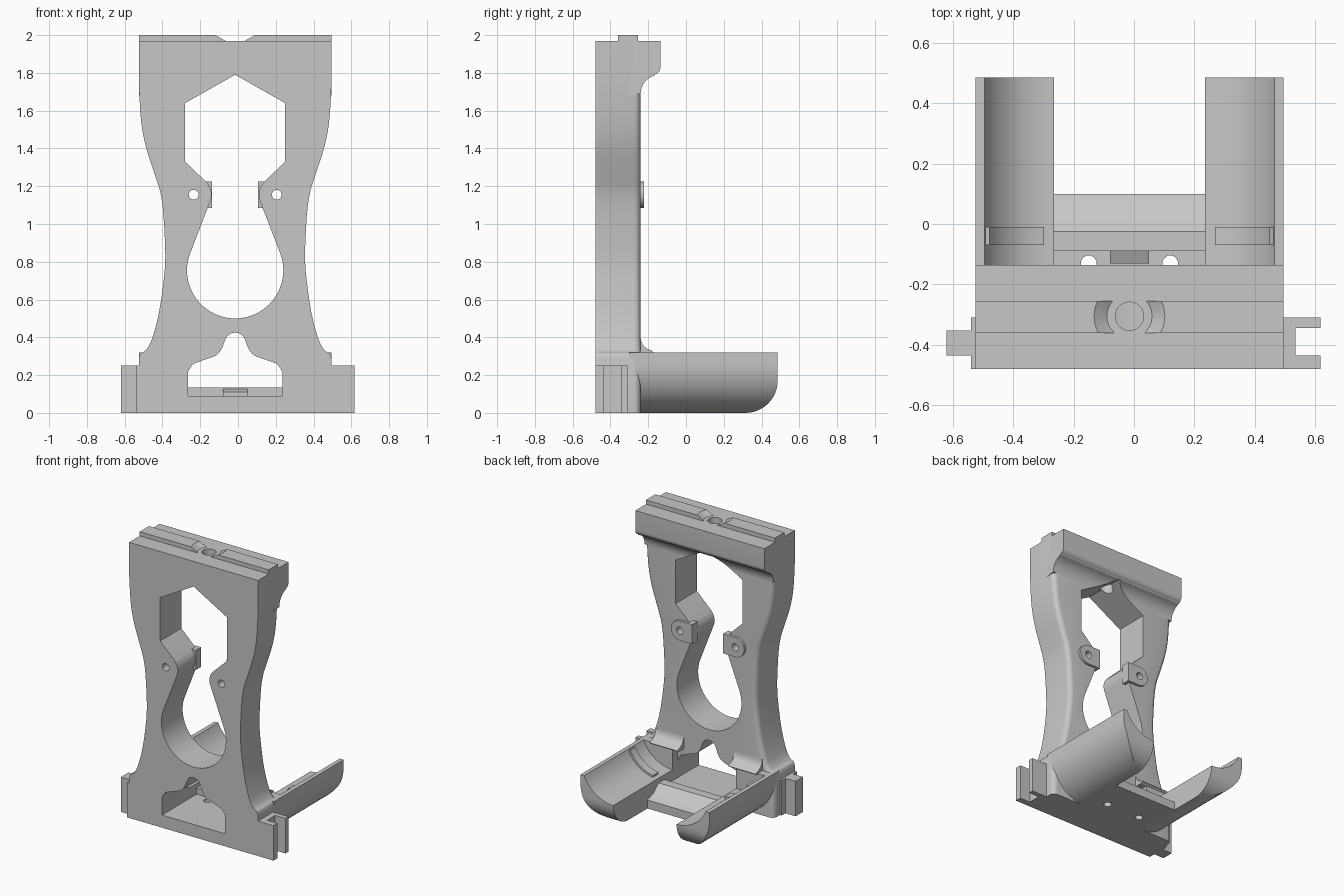
import bpy, bmesh, math
from mathutils import Vector

CX = -0.015          # symmetry plane of the body
if "Cube" in bpy.data.objects:
    bpy.data.objects.remove(bpy.data.objects["Cube"], do_unlink=True)

grey = bpy.data.materials.new("light grey")
grey.use_nodes = True
grey.diffuse_color = (0.57, 0.57, 0.57, 1)
grey.node_tree.nodes["Principled BSDF"].inputs["Base Color"].default_value = (0.57, 0.57, 0.57, 1)


def arc(cx, cy, r, a0, a1, n=10):
    angles = [math.radians(a0 + (a1 - a0) * i / n) for i in range(n + 1)]
    return [(cx + r * math.cos(a), cy + r * math.sin(a)) for a in angles]


def smooth(pts, n=5):
    """Curve running through every given point."""
    p = [Vector(q) for q in [pts[0]] + pts + [pts[-1]]]
    out = []
    for i in range(1, len(p) - 2):
        a, b, c, d = p[i - 1:i + 3]
        for k in range(n):
            t = k / n
            out.append(tuple(0.5 * (2 * b + (c - a) * t + (2 * a - 5 * b + 4 * c - d) * t * t
                                    + (3 * b - a - 3 * c + d) * t ** 3)))
    return out + [pts[-1]]


def mirrored(half):
    return half + [(-x, z) for x, z in reversed(half) if x > 1e-5]


def loft(name, layers, axis, side=1):
    """Join equal profiles, each given as (depth, points), along an axis."""
    place = {"x": lambda p, d: (d, p[0], p[1]),
             "y": lambda p, d: (p[0], d, p[1]),
             "z": lambda p, d: (p[0], p[1], d)}[axis]
    bm = bmesh.new()
    rings = []
    for d, pts in layers:
        coords = [place(p, d) for p in pts]
        rings.append([bm.verts.new((CX + side * x, y, z)) for x, y, z in coords])
    bm.faces.new(rings[0])
    bm.faces.new(rings[-1])
    for low, high in zip(rings, rings[1:]):
        for i in range(len(low)):
            j = (i + 1) % len(low)
            bm.faces.new((low[i], low[j], high[j], high[i]))
    bmesh.ops.recalc_face_normals(bm, faces=bm.faces)
    mesh = bpy.data.meshes.new(name)
    bm.to_mesh(mesh)
    bm.free()
    ob = bpy.data.objects.new(name, mesh)
    bpy.context.collection.objects.link(ob)
    mesh.materials.append(grey)
    return ob


def prism(name, pts, axis, a, b, side=1):
    return loft(name, [(a, pts), (b, pts)], axis, side)


def cut(targets, cutter):
    cutter.hide_render = True
    for ob in targets:
        bpy.context.view_layer.objects.active = ob
        mod = ob.modifiers.new("cut", "BOOLEAN")
        mod.operation = "DIFFERENCE"
        mod.solver = "EXACT"
        mod.object = cutter
        bpy.ops.object.modifier_apply(modifier=mod.name)
    bpy.data.objects.remove(cutter, do_unlink=True)


# Upright plate with a waisted outline and rounded back edges
waist = smooth([(0.51, 0.29), (0.5, 0.315), (0.475, 0.33), (0.445, 0.38), (0.41, 0.5),
                (0.385, 0.65), (0.37, 0.82), (0.38, 1.05), (0.397, 1.17), (0.425, 1.26),
                (0.47, 1.4), (0.496, 1.53), (0.508, 1.7), (0.51, 1.82)])
outline = [(0.51, 0)] + waist + [(0.51, 1.97)]
layers = [(-0.48, mirrored(outline))]
for inset, depth in arc(0, 0, 0.035, 0, 90, 5):
    layers.append((-0.275 + depth, mirrored([(x - 0.035 + inset, z) for x, z in outline])))
plate = loft("upright_plate", layers, "y")

# Top flange that curves out from the back of the plate
lip = [(-0.3, 1.97), (-0.135, 1.97)] + arc(-0.175, 1.83, 0.04, 0, -70, 5) \
    + arc(-0.14, 1.69, 0.1, 105, 180, 8) + [(-0.3, 1.68)]
flange = prism("top_flange", lip, "x", -0.51, 0.51)

# Bottom floor with a raised cross ridge
floor = prism("floor", [(-0.25, 0), (0.1, 0), (0.1, 0.06), (0.03, 0.085), (-0.025, 0.135),
                        (-0.09, 0.135), (-0.09, 0.09), (-0.25, 0.09)], "x", -0.25, 0.25)
prism("floor_tab", [(-0.13, 0.08), (-0.085, 0.08), (-0.085, 0.13), (-0.13, 0.11)],
      "x", -0.065, 0.065)

# Large opening: pointed top, pinched middle and round bottom
opening = [(0, 1.79), (0.265, 1.64), (0.265, 1.33)] + arc(0.22, 1.155, 0.095, 135, 201, 8) \
    + arc(0, 0.755, 0.255, 20, -90, 22)
cut([plate, flange], prism("opening_cutter", mirrored(opening), "y", -0.6, 0.2))

# Small bell-shaped opening at the foot
bell = arc(0, 0.37, 0.055, 90, 20, 6) + smooth(
    [(0.068, 0.345), (0.1, 0.305), (0.18, 0.275), (0.225, 0.255), (0.25, 0.215)]) + [(0.25, 0.09)]
cut([plate], prism("bell_cutter", mirrored(bell), "y", -0.6, -0.1))

# Vertical screw hole in the top
cut([plate, flange], prism("top_hole_cutter", arc(0, -0.305, 0.047, 0, 345, 23), "z", 1.6, 2.1))

end_round = [(0.315, -0.1), (0.6, -0.1), (0.6, 0.17)] + arc(0.315, 0.17, 0.17, 0, -90, 12)

for side, word in ((1, "left"), (-1, "right")):
    # Rail on the top with a conical inner end
    rail = prism(word + "_top_rail", [(0.05, 1.96), (0.51, 1.96), (0.51, 2.0), (0.05, 2.0)],
                 "y", -0.36, -0.255, side)
    cut([rail], loft("rail_cutter", [(1.9, arc(0, -0.305, 0.07, 0, 345, 23)),
                                     (1.97, arc(0, -0.305, 0.075, 0, 345, 23)),
                                     (2.03, arc(0, -0.305, 0.16, 0, 345, 23))], "z"))

    # Ear behind the pinch, rounded on its outer side
    ear = prism(word + "_ear", arc(0.22, 1.155, 0.07, 90, -90, 14)
                + [(0.122, 1.085), (0.122, 1.225)], "y", -0.28, -0.222, side)
    cut([plate, ear], prism("ear_hole_cutter", arc(0.22, 1.155, 0.026, 0, 345, 23),
                            "y", -0.6, 0, side))

    # Cradle arm: hollow inside, rounded underneath and at its end
    outer = arc(0.25, 0.26, 0.26, -90, 0, 16)
    trough = arc(0.25, 0.418, 0.25, -23, -90, 16)
    arm = prism(word + "_cradle_arm", outer + [(0.51, 0.32)] + trough, "y", -0.3, 0.485, side)
    cut([arm], prism("arm_end_cutter", end_round, "x", 0.1, 0.7, side))
    prism(word + "_cradle_end", outer + [(0.508, 0.3), (0.48, 0.32), (0.25, 0.32)],
          "y", -0.26, -0.185, side)
    prism(word + "_cradle_rib", arc(0.25, 0.418, 0.26, -25, -82, 12)
          + arc(0.25, 0.418, 0.235, -82, -25, 12), "y", -0.07, -0.01, side)
    prism(word + "_fillet", [(-0.27, 0.31), (-0.185, 0.31), (-0.17, 0.32)]
          + arc(-0.17, 0.4, 0.07, 260, 180, 8) + [(-0.27, 0.4)], "x", 0.2, 0.42, side)

    # Screw holes in the floor
    cut([floor], prism("floor_hole_cutter", arc(0.135, -0.13, 0.026, 0, 345, 23),
                       "z", -0.1, 0.2, side))

# Forked connector on the left, matching tongue on the right
prism("left_fork", [(0.5, -0.48), (0.632, -0.48), (0.632, -0.435), (0.55, -0.435),
                    (0.55, -0.345), (0.632, -0.345), (0.632, -0.31), (0.5, -0.31)], "z", 0, 0.25)
prism("right_tongue", [(0.5, -0.48), (0.525, -0.48), (0.525, -0.435), (0.605, -0.435),
                       (0.605, -0.352), (0.525, -0.352), (0.525, -0.31), (0.5, -0.31)],
      "z", 0, 0.25, -1)

# Smooth the curved walls, keep the edges crisp
bpy.ops.object.select_all(action="DESELECT")
for ob in bpy.context.collection.objects:
    if ob.type == "MESH" and grey.name in ob.data.materials:
        ob.select_set(True)
        bpy.context.view_layer.objects.active = ob
bpy.ops.object.shade_smooth_by_angle(angle=math.radians(30))
